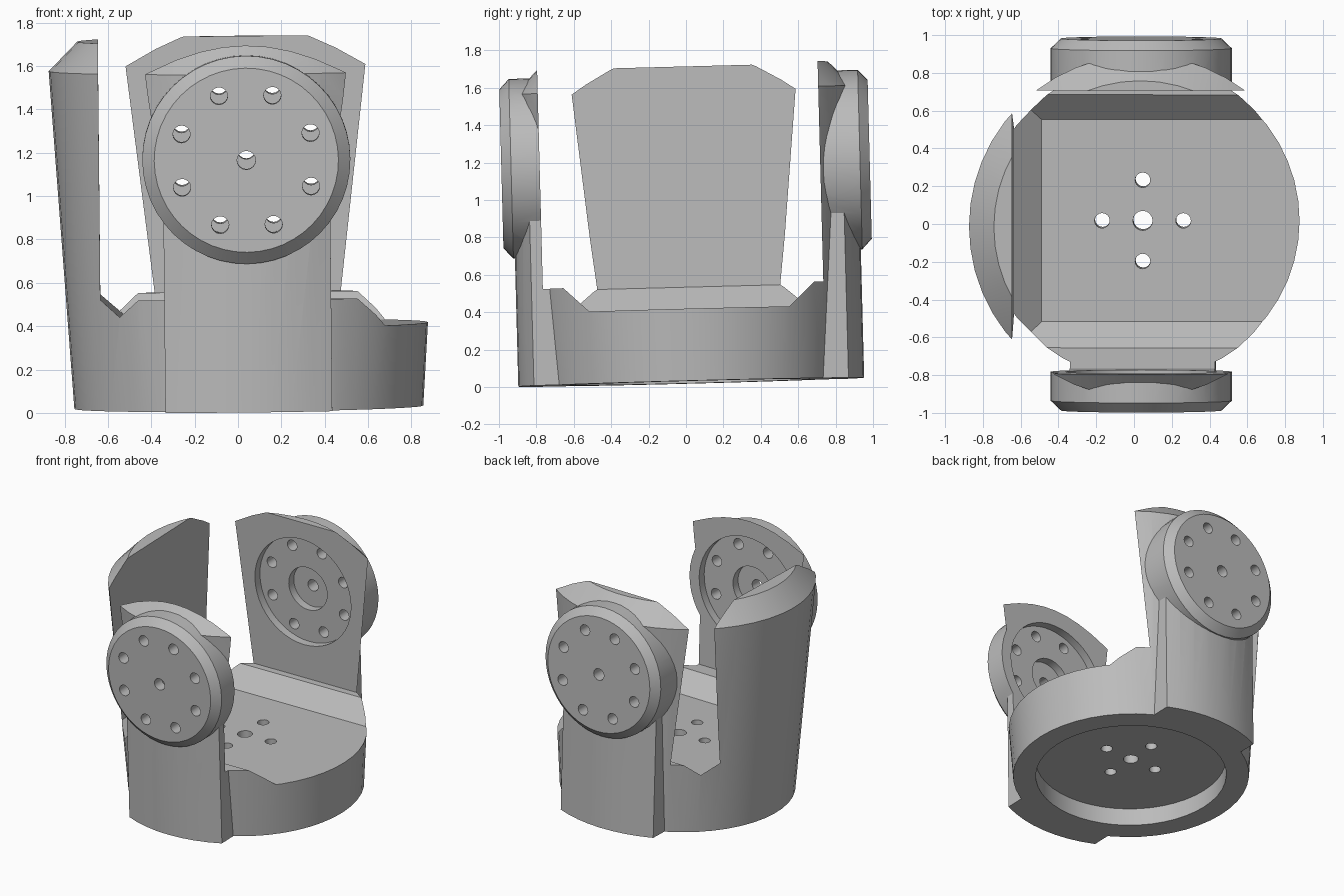
import bpy, bmesh, math
from mathutils import Matrix, Vector

cube = bpy.data.objects.get("Cube")
if cube:
    bpy.data.objects.remove(cube, do_unlink=True)

SEGMENTS = 48
HUB_Z = 1.166           # height of the pivot axis
FRONT, BACK = -0.78, 0.72   # inner faces of the two hub arms

grey = bpy.data.materials.new("plain_grey")
grey.use_nodes = True
grey.diffuse_color = (0.5, 0.5, 0.5, 1)
grey.node_tree.nodes["Principled BSDF"].inputs["Base Color"].default_value = grey.diffuse_color


def finish(name, bm):
    bmesh.ops.recalc_face_normals(bm, faces=bm.faces)
    mesh = bpy.data.meshes.new(name)
    bm.to_mesh(mesh)
    bm.free()
    mesh.materials.append(grey)
    obj = bpy.data.objects.new(name, mesh)
    bpy.context.collection.objects.link(obj)
    return obj


def loft(name, rings, matrix=Matrix()):
    """Closed solid through rings that have equal point counts."""
    bm = bmesh.new()
    loops = [[bm.verts.new(matrix @ Vector(p)) for p in ring] for ring in rings]
    n = len(loops[0])
    for low, high in zip(loops, loops[1:]):
        for i in range(n):
            j = (i + 1) % n
            bm.faces.new((low[i], low[j], high[j], high[i]))
    bm.faces.new(loops[0])
    bm.faces.new(loops[-1])
    return finish(name, bm)


def lathe(name, profile, matrix=Matrix(), segments=SEGMENTS):
    angles = [math.tau * i / segments for i in range(segments)]
    return loft(name, [[(r * math.cos(a), r * math.sin(a), z) for a in angles]
                       for r, z in profile], matrix)


def rectangle(x0, x1, y0, y1, z):
    return [(x0, y0, z), (x1, y0, z), (x1, y1, z), (x0, y1, z)]


def combine(target, tool, operation):
    mod = target.modifiers.new(tool.name, 'BOOLEAN')
    mod.operation, mod.solver, mod.object = operation, 'EXACT', tool
    bpy.context.view_layer.objects.active = target
    bpy.ops.object.modifier_apply(modifier=mod.name)
    bpy.data.objects.remove(tool, do_unlink=True)


# Flared outer shell with a chamfered rim
body = lathe("bracket_body", [(0.805, 0), (0.908, 1.56), (0.775, 1.695)])

# Arm pads and round hubs, front and back
for side in (-1, 1):
    arc = [math.asin(0.385 / 0.925) * (i / 4 - 1) for i in range(9)]
    outline = [(0.925 * math.sin(a), side * 0.925 * math.cos(a)) for a in arc]
    outline += [(0.385, side * 0.6), (-0.385, side * 0.6)]
    pad = loft("arm_pad", [[(x, y, z) for x, y in outline] for z in (0, 1.0)])
    combine(body, pad, 'UNION')
    place = Matrix.Translation((0, 0, HUB_Z)) @ Matrix.Rotation(-side * math.pi / 2, 4, 'X')
    hub = lathe("hub", [(0.48, 0.65), (0.48, 0.933), (0.425, 0.985)], place)
    combine(body, hub, 'UNION')

# Inner cavity, open on the left side
tray = loft("tray_cutter", [rectangle(-0.535, 2, -0.535, 0.535, 0.385),
                            rectangle(-0.68, 2, -0.67, 0.67, 0.515),
                            rectangle(-0.68, 2, -0.67, 0.67, 0.7)])
combine(body, tray, 'DIFFERENCE')
opening = loft("opening_cutter", [rectangle(-0.68, 2, FRONT, BACK, z) for z in (0.515, 2)])
combine(body, opening, 'DIFFERENCE')

# Round recess under the base
combine(body, lathe("base_recess_cutter", [(0.65, -0.2), (0.65, 0.13)]), 'DIFFERENCE')

# Screw holes in the floor
for i in range(5):
    spot = Vector() if i == 4 else Matrix.Rotation(i * math.pi / 2, 3, 'Z') @ Vector((0.215, 0, 0))
    radius = 0.052 if i == 4 else 0.04
    hole = lathe("floor_hole_cutter", [(radius, 0.05), (radius, 0.48)],
                 Matrix.Translation(spot), 16)
    combine(body, hole, 'DIFFERENCE')

# Stepped recesses inside both hubs
along_y = Matrix.Translation((0, 0, HUB_Z)) @ Matrix.Rotation(-math.pi / 2, 4, 'X')
for radius, depth in ((0.4, 0.06), (0.16, 0.12)):
    recess = lathe("hub_recess_cutter", [(radius, FRONT - depth), (radius, BACK + depth)], along_y)
    combine(body, recess, 'DIFFERENCE')

# Ring of holes and a centre hole through both hubs
for i in range(9):
    angle = math.radians(22.5 + 45 * i)
    ring = 0 if i == 8 else 0.322
    radius = 0.043 if i == 8 else 0.04
    shift = Matrix.Translation((ring * math.cos(angle), 0, ring * math.sin(angle)))
    hole = lathe("hub_hole_cutter", [(radius, -1.2), (radius, 1.2)], shift @ along_y, 16)
    combine(body, hole, 'DIFFERENCE')

# Slight lean of the whole piece
lean = Matrix.Rotation(0.0262, 4, 'X') @ Matrix.Rotation(-0.01, 4, 'Y')
body.data.transform(Matrix.Translation((0.05, 0.028, 0.026)) @ lean)

bpy.ops.object.select_all(action='DESELECT')
body.select_set(True)
bpy.context.view_layer.objects.active = body
bpy.ops.object.shade_smooth_by_angle(angle=math.radians(30))
